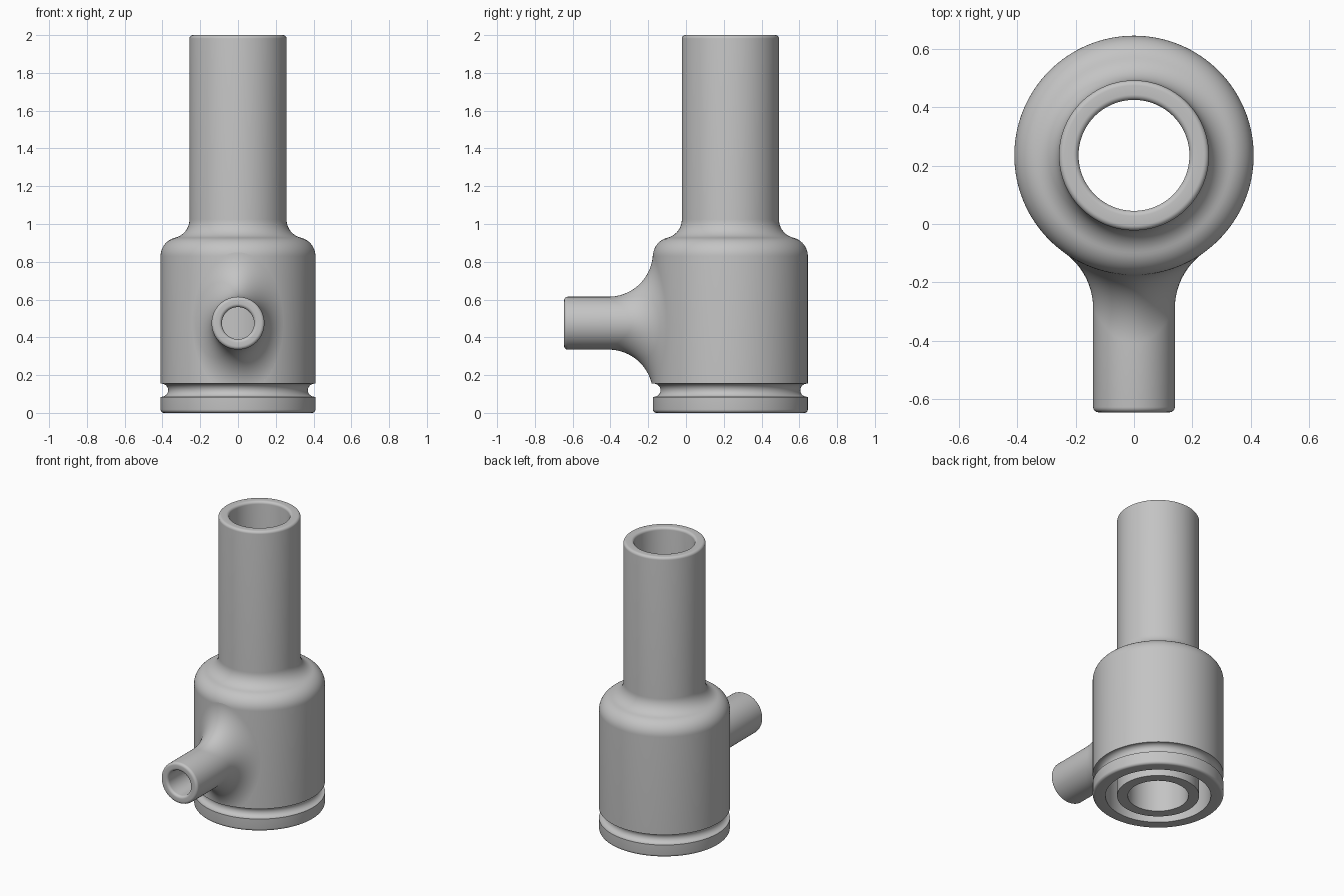
import bpy, bmesh
from math import sin, cos, pi, sqrt, atan2, radians
from mathutils import Matrix

cube = bpy.data.objects.get("Cube")
if cube:
    bpy.data.objects.remove(cube, do_unlink=True)

AXIS_Y = 0.235                       # vertical axis of the body
BODY_R, CUP_R = 0.41, 0.33           # outer shell, cavity wall
TUBE_R, BORE_R = 0.257, 0.19         # central tube
SPOUT_R, SPOUT_BORE, SPOUT_Z = 0.14, 0.085, 0.475
SPOUT_END, BLEND = -0.645, 0.235     # spout tip, blend radius into the body
GROOVE_TOP, EDGE = 0.155, 0.018
SEG = 128

grey = bpy.data.materials.new("plain grey")
grey.use_nodes = True
colour = (0.55, 0.55, 0.55, 1)
grey.diffuse_color = colour
grey.node_tree.nodes["Principled BSDF"].inputs["Base Color"].default_value = colour


def arc(cx, cy, r, start, end, n=6):
    """Points on a circular arc, angles in degrees."""
    steps = [radians(start + (end - start) * i / n) for i in range(n + 1)]
    return [(cx + r * cos(a), cy + r * sin(a)) for a in steps]


def grid_mesh(bm, rings, close_rows):
    """Skin a closed loop of point rows."""
    rows = [[bm.verts.new(p) for p in ring] for ring in rings]
    for i, a in enumerate(rows):
        b = rows[(i + 1) % len(rows)]
        count = len(a) if close_rows else len(a) - 1
        for j in range(count):
            k = (j + 1) % len(a)
            bm.faces.new((a[j], b[j], b[k], a[k]))
    bmesh.ops.recalc_face_normals(bm, faces=bm.faces)


def make_object(name, bm):
    mesh = bpy.data.meshes.new(name)
    bm.to_mesh(mesh)
    bm.free()
    mesh.materials.append(grey)
    obj = bpy.data.objects.new(name, mesh)
    bpy.context.collection.objects.link(obj)
    return obj


def activate(obj):
    bpy.ops.object.select_all(action='DESELECT')
    obj.select_set(True)
    bpy.context.view_layer.objects.active = obj


# Body: cup, groove, shoulder and through tube as one turned profile
shoulder, fillet = 0.10, 0.10
sx, sz = BODY_R - shoulder, 0.83
fx = TUBE_R + fillet
fz = sz + sqrt((shoulder + fillet) ** 2 - (fx - sx) ** 2)
turn = atan2(fz - sz, fx - sx) * 180 / pi
profile = [(CUP_R, 0)]
profile += arc(BODY_R - EDGE, EDGE, EDGE, -90, 0)
profile += [(BODY_R, 0.085)]
profile += arc(0.405, 0.12, 0.035, 270, 90, 12)
profile += [(BODY_R, GROOVE_TOP)]
profile += arc(sx, sz, shoulder, 0, turn, 12)
profile += arc(fx, fz, fillet, turn + 180, 180, 12)[1:]
profile += arc(TUBE_R - EDGE, 2 - EDGE, EDGE, 0, 90)
profile += arc(BORE_R + EDGE, 2 - EDGE, EDGE, 90, 180)
profile += [(BORE_R, 0), (TUBE_R, 0), (TUBE_R, 0.84)]
profile += [(CUP_R - 0.03, 0.84)] + arc(CUP_R - 0.03, 0.81, 0.03, 90, 0)[1:]
bm = bmesh.new()
angles = [2 * pi * i / SEG for i in range(SEG)]
grid_mesh(bm, [[(r * cos(a), AXIS_Y + r * sin(a), z) for r, z in profile]
               for a in angles], True)
body = make_object("body", bm)

# Side port drilled through the cup wall into the cavity
bm = bmesh.new()
bmesh.ops.create_cone(bm, cap_ends=True, segments=64, radius1=SPOUT_BORE,
                      radius2=SPOUT_BORE, depth=0.3)
bm.transform(Matrix.Translation((0, AXIS_Y - 0.44, SPOUT_Z)) @ Matrix.Rotation(pi / 2, 4, 'X'))
cutter = make_object("port_cutter", bm)
cutter.hide_render = True
activate(body)
drill = body.modifiers.new("port", 'BOOLEAN')
drill.operation, drill.solver, drill.object = 'DIFFERENCE', 'EXACT', cutter
bpy.ops.object.modifier_apply(modifier=drill.name)
bpy.data.objects.remove(cutter, do_unlink=True)

# Spout: bore, rounded lip, outer wall and rolling-ball blend onto the body
rings = []
for i in range(64):
    t = 2 * pi * i / 64
    cx = (SPOUT_R + BLEND) * cos(t)
    cz = (SPOUT_R + BLEND) * sin(t)
    cy = -sqrt((BODY_R + BLEND) ** 2 - cx ** 2)
    bore_y = AXIS_Y - sqrt(BODY_R ** 2 - (SPOUT_BORE * cos(t)) ** 2) + 0.002
    line = [(SPOUT_BORE, bore_y)]
    line += arc(SPOUT_BORE + EDGE, SPOUT_END + EDGE, EDGE, 180, 270)
    line += arc(SPOUT_R - EDGE, SPOUT_END + EDGE, EDGE, 270, 360)
    ring = [(r * cos(t), y, SPOUT_Z + r * sin(t)) for r, y in line]
    # Slerp from the spout contact direction to the body contact direction
    k = BODY_R / (BODY_R + BLEND)
    u = (-cos(t), 0, -sin(t))
    v = (cx * (k - 1) / BLEND, cy * (k - 1) / BLEND, 0)
    dot = sum(p * q for p, q in zip(u, v))
    span = atan2(sqrt(1 - dot * dot), dot)
    for j in range(25):
        f = j / 24
        a, b = sin((1 - f) * span) / sin(span), sin(f * span) / sin(span)
        d = [BLEND * (a * p + b * q) for p, q in zip(u, v)]
        ring.append((cx + d[0], AXIS_Y + cy + d[1], SPOUT_Z + cz + d[2]))
    rings.append(ring)
bm = bmesh.new()
grid_mesh(bm, rings, False)
# Blend stops level with the top of the groove
bmesh.ops.bisect_plane(bm, geom=bm.verts[:] + bm.edges[:] + bm.faces[:],
                       plane_co=(0, 0, GROOVE_TOP), plane_no=(0, 0, 1))
for vert in bm.verts:
    vert.co.z = max(vert.co.z, GROOVE_TOP)
# Outward direction: lip faces must look forward
lip = min(bm.faces, key=lambda f: f.calc_center_median().y)
if lip.normal.y > 0:
    bmesh.ops.reverse_faces(bm, faces=bm.faces[:])
spout = make_object("spout", bm)

for obj in (body, spout):
    activate(obj)
    bpy.ops.object.shade_smooth_by_angle(angle=radians(35))
